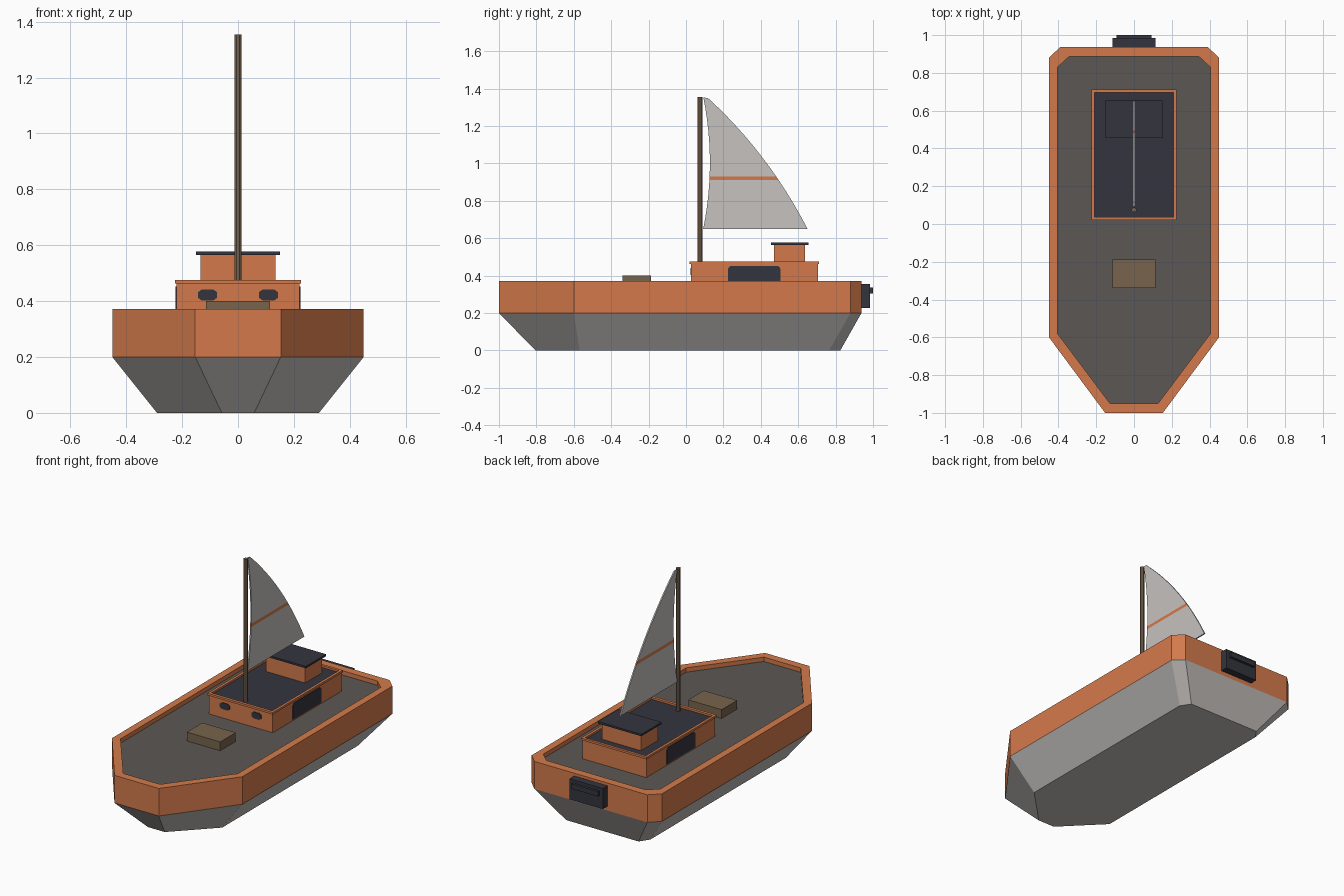
import bpy, bmesh, math
from mathutils import Vector

if "Cube" in bpy.data.objects:
    bpy.data.objects.remove(bpy.data.objects["Cube"])


def srgb(r, g, b):
    f = lambda c: c / 12.92 if c <= 0.04045 else ((c + 0.055) / 1.055) ** 2.4
    return tuple(f(c / 255) for c in (r, g, b)) + (1,)


def mat(name, *rgb):
    m = bpy.data.materials.new(name)
    m.diffuse_color = srgb(*rgb)
    m.use_nodes = True
    m.node_tree.nodes["Principled BSDF"].inputs["Base Color"].default_value = m.diffuse_color
    return m


ORANGE = mat("orange paint", 212, 122, 75)
GREY = mat("light grey", 198, 194, 191)
DECK = mat("deck grey", 91, 87, 85)
DARK = mat("dark navy", 52, 52, 62)
WOOD = mat("brown wood", 120, 100, 77)


def finish(name, bm, mats):
    bmesh.ops.recalc_face_normals(bm, faces=bm.faces)
    me = bpy.data.meshes.new(name)
    bm.to_mesh(me)
    bm.free()
    for m in mats:
        me.materials.append(m)
    ob = bpy.data.objects.new(name, me)
    bpy.context.collection.objects.link(ob)
    return ob


def loft(name, rings, mats, bands, caps):
    """Bridge matching rings; bands = material per band, caps = (first, last)."""
    bm = bmesh.new()
    vs = [[bm.verts.new(p) for p in r] for r in rings]
    n = len(rings[0])
    for a, b, mi in zip(vs, vs[1:], bands):
        for i in range(n):
            j = (i + 1) % n
            bm.faces.new((a[i], a[j], b[j], b[i])).material_index = mi
    for ring, mi in zip((vs[0], vs[-1]), caps):
        if mi is not None:
            bm.faces.new(ring).material_index = mi
    return finish(name, bm, mats)


def box(name, x0, x1, y0, y1, z0, z1, m):
    ring = lambda z: [(x0, y0, z), (x1, y0, z), (x1, y1, z), (x0, y1, z)]
    return loft(name, [ring(z0), ring(z1)], [m], [0], (0, 0))


def plate_x(name, pts, x, t, m):
    """Flat (y, z) outline extruded along x."""
    return loft(name, [[(x - t / 2, *p) for p in pts], [(x + t / 2, *p) for p in pts]],
                [m], [0], (0, 0))


def outline(half, z):
    """Mirror half an outline, listed bow to stern, across x = 0."""
    return [(x, y, z) for x, y in half] + [(-x, y, z) for x, y in reversed(half)]


# Hull: keel, chine, gunwale, rail and sunken deck
KEEL = [(0.058, -0.805), (0.29, -0.57), (0.29, 0.765), (0.25, 0.825)]
SIDE = [(0.153, -1.0), (0.45, -0.6), (0.45, 0.88), (0.39, 0.938)]
RAIL = [(0.127, -0.95), (0.405, -0.58), (0.405, 0.83), (0.342, 0.888)]
loft("hull",
     [outline(KEEL, 0), outline(SIDE, 0.2), outline(SIDE, 0.372),
      outline(RAIL, 0.372), outline(RAIL, 0.345)],
     [GREY, ORANGE, DECK], [0, 1, 1, 1], (0, 2))

# Fore hatch
box("deck_hatch", -0.115, 0.115, -0.34, -0.187, 0.34, 0.4, WOOD)


# Cabin with a raised roof rim around a dark roof
def rect(x, y0, y1, z):
    return outline([(x, y0), (x, y1)], z)


loft("cabin",
     [rect(0.22, 0.028, 0.705, 0.34), rect(0.22, 0.028, 0.705, 0.463),
      rect(0.226, 0.02, 0.712, 0.463), rect(0.226, 0.02, 0.712, 0.476),
      rect(0.21, 0.038, 0.696, 0.476), rect(0.21, 0.038, 0.696, 0.464)],
     [ORANGE, DARK], [0] * 5, (0, 1))

# Cabin side windows and front portholes
WIN = [(0.225, 0.352), (0.505, 0.352), (0.505, 0.438), (0.493, 0.452),
       (0.237, 0.452), (0.225, 0.438)]
for s, side in ((1, "right"), (-1, "left")):
    plate_x("side_window_" + side, WIN, s * 0.22, 0.006, DARK)
    port = [(s * 0.109 + a * 0.034, b * 0.02 + 0.422)
            for a, b in ((-1, -.5), (-.6, -1), (.6, -1), (1, -.5),
                         (1, .5), (.6, 1), (-.6, 1), (-1, .5))]
    loft("porthole_" + side, [[(x, y, z) for x, z in port] for y in (0.024, 0.032)],
         [DARK], [0], (0, 0))

# Wheelhouse
box("wheelhouse", -0.135, 0.135, 0.47, 0.637, 0.46, 0.567, ORANGE)
box("wheelhouse_roof", -0.15, 0.15, 0.455, 0.655, 0.565, 0.577, DARK)

# Stern motor
box("motor_body", -0.115, 0.115, 0.93, 0.984, 0.227, 0.355, DARK)
box("motor_ridge", -0.092, 0.092, 0.975, 1.0, 0.305, 0.336, DARK)

# Mast
mast = [[(0.0135 * math.cos(math.tau * (i + .5) / 8),
          0.075 + 0.0135 * math.sin(math.tau * (i + .5) / 8), z) for i in range(8)]
        for z in (0.46, 1.355)]
loft("mast", mast, [WOOD], [0], (0, 0))


# Sail: concave front edge, bulging rear edge
def bezier(a, c, b, n):
    a, c, b = Vector(a), Vector(c), Vector(b)
    return [tuple(a * (1 - t) ** 2 + c * 2 * t * (1 - t) + b * t * t)
            for t in (i / n for i in range(n + 1))]


luff = bezier((0.092, 0.65), (0.163, 1.0), (0.093, 1.352), 12)
leech = bezier((0.117, 1.35), (0.44, 1.055), (0.65, 0.65), 12)
sail = plate_x("sail", luff + leech, 0, 0.008, GREY)

# Orange stripe: cut the sail at two heights and recolour the band between
bm = bmesh.new()
bm.from_mesh(sail.data)
for z in (0.91, 0.93):
    bmesh.ops.bisect_plane(bm, geom=bm.verts[:] + bm.edges[:] + bm.faces[:],
                           plane_co=(0, 0, z), plane_no=(0, 0, 1))
sail.data.materials.append(ORANGE)
for f in bm.faces:
    f.material_index = int(0.91 < f.calc_center_median().z < 0.93
                           and max(v.co.z for v in f.verts) < 0.931)
bm.to_mesh(sail.data)
bm.free()
